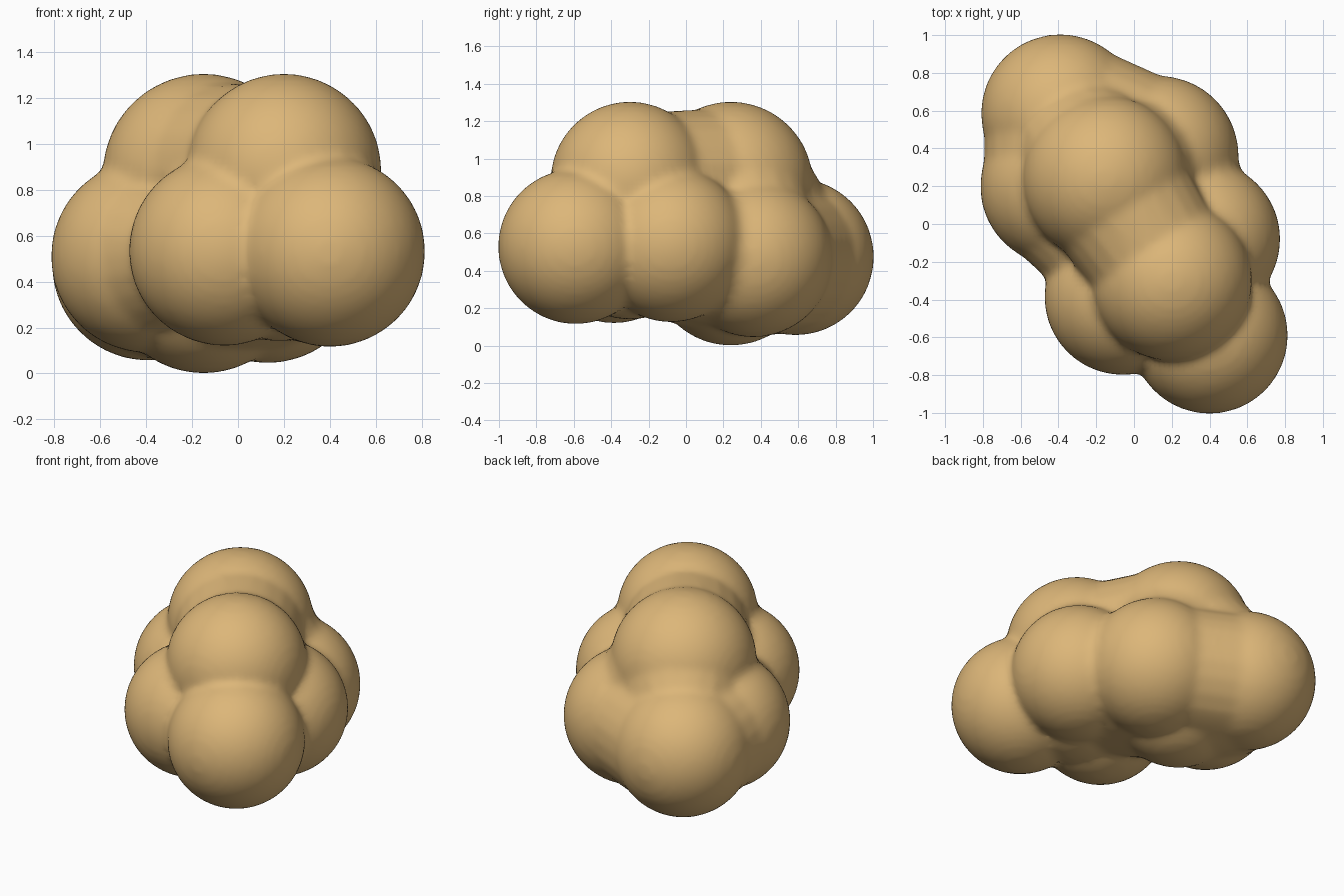
import bpy, bmesh
from mathutils import Matrix, Vector

if "Cube" in bpy.data.objects:
    bpy.data.objects.remove(bpy.data.objects["Cube"])

# Puffs of the blob: centre and radius
front = ((0.40, -0.59, 0.53), 0.415)
front_left = ((-0.06, -0.385, 0.535), 0.415)
front_right = ((0.36, -0.08, 0.54), 0.415)
front_top = ((0.20, -0.30, 0.88), 0.425)
front_core = ((0.18, -0.30, 0.55), 0.41)
back = ((-0.39, 0.585, 0.475), 0.42)
back_left = ((-0.395, 0.20, 0.51), 0.42)
back_right = ((0.13, 0.36, 0.47), 0.425)
back_top = ((-0.15, 0.24, 0.865), 0.44)
back_base = ((-0.15, 0.24, 0.43), 0.43)
puffs = [front, front_left, front_right, front_top, front_core,
         back, back_left, back_right, back_top, back_base]

bm = bmesh.new()


def ball(target, centre, radius, level=4):
    bmesh.ops.create_icosphere(target, subdivisions=level, radius=radius,
                               matrix=Matrix.Translation(Vector(centre)))


def bridge(*items):
    """Convex hull around shrunken puffs; items are (puff, scale)."""
    tmp = bmesh.new()
    for (c, r), s in items:
        ball(tmp, c, r * s, 3)
    res = bmesh.ops.convex_hull(tmp, input=tmp.verts)
    junk = {g for g in res["geom_interior"] if isinstance(g, bmesh.types.BMVert)}
    bmesh.ops.delete(tmp, geom=list(junk), context='VERTS')
    loose = [v for v in tmp.verts if not v.link_faces]
    bmesh.ops.delete(tmp, geom=loose, context='VERTS')
    me = bpy.data.meshes.new("bridge_tmp")
    tmp.to_mesh(me)
    tmp.free()
    bm.from_mesh(me)
    bpy.data.meshes.remove(me)


for c, r in puffs:
    ball(bm, c, r)

# Filled valleys between neighbouring puffs
bridge((back, 0.96), (back_left, 0.96), (back_right, 0.93), (back_base, 0.93))
bridge((back_left, 0.97), (front_left, 0.5))
bridge((back_top, 0.93), (front_top, 0.85))
bridge((back_top, 0.95), (back, 0.75))
bridge((back_top, 0.95), (back_left, 0.8), (back_right, 0.8))
bridge((back_right, 0.93), (front_right, 0.75), (front_core, 0.85), (back_base, 0.9))

mesh = bpy.data.meshes.new("cloud_body")
bm.to_mesh(mesh)
bm.free()
body = bpy.data.objects.new("cloud_body", mesh)
bpy.context.collection.objects.link(body)

# Fuse into one skin and soften the creases
rm = body.modifiers.new("fuse", 'REMESH')
rm.mode = 'VOXEL'
rm.voxel_size = 0.025
rm.use_smooth_shade = True
sm = body.modifiers.new("soften", 'SMOOTH')
sm.factor = 0.5
sm.iterations = 6

# Warm tan material
mat = bpy.data.materials.new("tan")
mat.diffuse_color = (0.72, 0.47, 0.19, 1)
mat.use_nodes = True
mat.node_tree.nodes["Principled BSDF"].inputs["Base Color"].default_value = mat.diffuse_color
mesh.materials.append(mat)
for p in mesh.polygons:
    p.use_smooth = True
